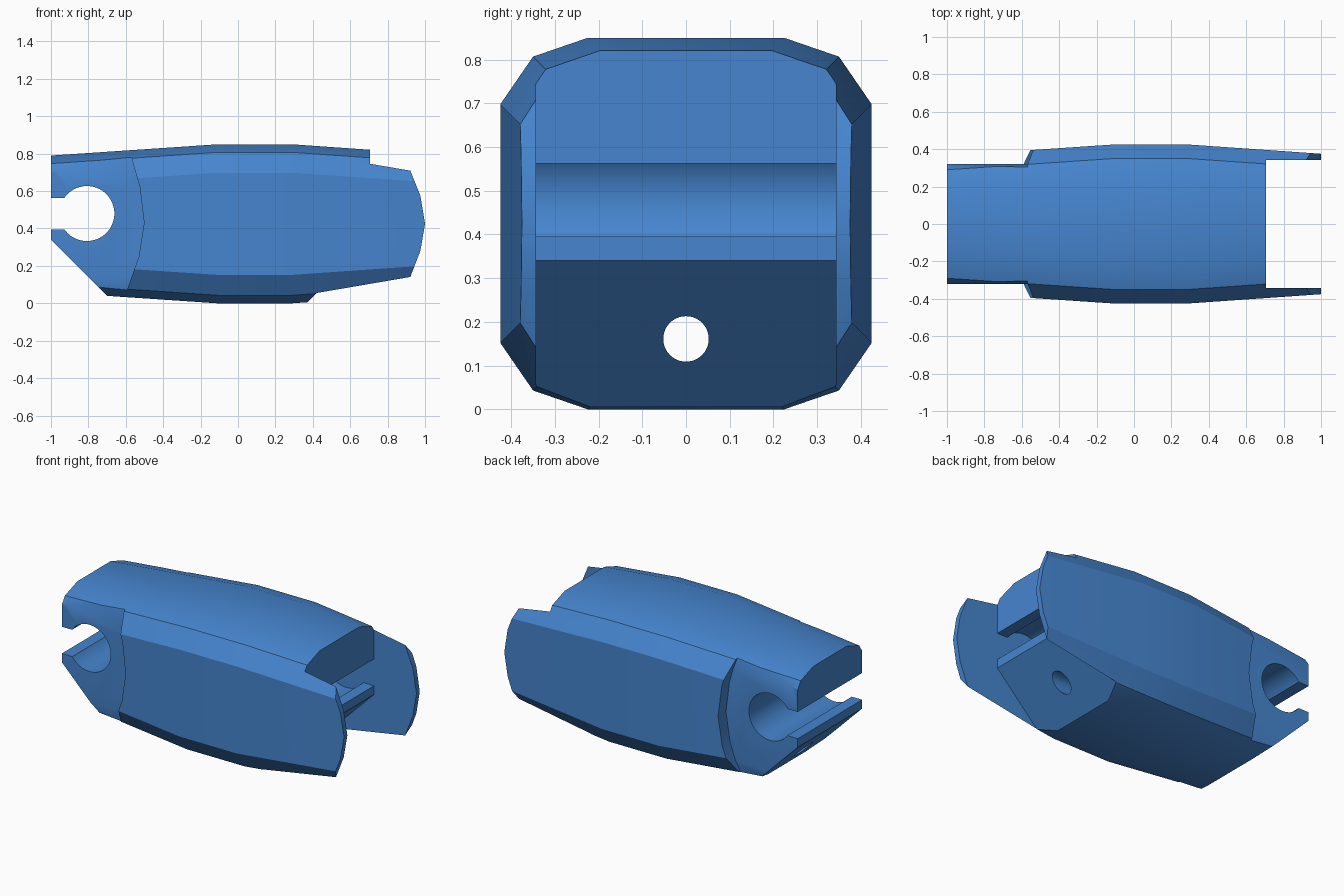
import bpy, bmesh, math
from mathutils import Matrix

if "Cube" in bpy.data.objects:
    bpy.data.objects.remove(bpy.data.objects["Cube"])

blue = bpy.data.materials.new("blue plastic")
blue.diffuse_color = (0.061, 0.235, 0.623, 1)
blue.use_nodes = True
blue.node_tree.nodes["Principled BSDF"].inputs["Base Color"].default_value = blue.diffuse_color


def make(name, bm):
    bmesh.ops.recalc_face_normals(bm, faces=bm.faces)
    me = bpy.data.meshes.new(name)
    bm.to_mesh(me)
    bm.free()
    me.materials.append(blue)
    ob = bpy.data.objects.new(name, me)
    bpy.context.collection.objects.link(ob)
    return ob


def loft(name, rings):
    """Skin closed rings of points and cap both ends."""
    bm = bmesh.new()
    vs = [[bm.verts.new(p) for p in r] for r in rings]
    n = len(vs[0])
    for a, b in zip(vs, vs[1:]):
        for i in range(n):
            j = (i + 1) % n
            bm.faces.new((a[i], a[j], b[j], b[i]))
    bm.faces.new(vs[0])
    bm.faces.new(vs[-1])
    return make(name, bm)


def prism_y(name, pts, y0, y1):
    return loft(name, [[(x, y, z) for x, z in pts] for y in (y0, y1)])


def cylinder(name, r, depth, loc, axis):
    bm = bmesh.new()
    rot = Matrix.Rotation(math.pi / 2, 4, axis)
    bmesh.ops.create_cone(bm, cap_ends=True, segments=64, radius1=r, radius2=r,
                          depth=depth, matrix=Matrix.Translation(loc) @ rot)
    return make(name, bm)


def cut(target, cutter):
    """Subtract the cutter from the target and discard it."""
    m = target.modifiers.new("cut", 'BOOLEAN')
    m.operation, m.solver, m.object = 'DIFFERENCE', 'EXACT', cutter
    bpy.context.view_layer.update()
    dg = bpy.context.evaluated_depsgraph_get()
    me = bpy.data.meshes.new_from_object(target.evaluated_get(dg))
    target.modifiers.clear()
    target.data = me
    bpy.data.objects.remove(cutter)


# Bevelled body, tapering towards both ends
def section(x, o):
    half = [(0.225, 0), (0.35, 0.043), (0.425, 0.152)]
    right = [(y - o, z + o) for y, z in half]
    right += [(y, 0.85 - z) for y, z in reversed(right)]
    return [(x, y, z) for y, z in right] + [(x, -y, z) for y, z in reversed(right)]


body = loft("link_body", [section(-1, 0.06), section(-0.11, 0),
                          section(0.29, 0), section(1.05, 0.053)])

# Curved end of the cheeks
arc = [(0.85, -0.1), (0.915, 0.125), (0.975, 0.28), (1.0, 0.425),
       (0.975, 0.575), (0.915, 0.725), (0.85, 0.95)]
cut(body, prism_y("cheek_end", arc + [(1.3, 0.95), (1.3, -0.1)], -0.6, 0.6))

# Narrow tongue with curved shoulders
shoulder = [(-0.65, -0.1), (-0.59, 0.08), (-0.53, 0.25), (-0.502, 0.43),
            (-0.525, 0.62), (-0.57, 0.78), (-0.62, 0.95)]
sides = prism_y("tongue_sides", shoulder + [(-1.2, 0.95), (-1.2, -0.1)], -0.6, 0.6)
prof = [(0.257, -0.15), (0.32, 0.14), (0.32, 0.71), (0.257, 1.0)]
prof += [(-y, z) for y, z in reversed(prof)]
core = loft("tongue_core", [[(x, y, z) for y, z in prof] for x in (-1.4, 0)])
cut(sides, core)
cut(body, sides)

# Slanted underside of the tongue
cut(body, prism_y("tongue_slant", [(-1.2, 0.54), (-0.56, -0.1), (-1.2, -0.1)], -0.6, 0.6))

# Clevis gap between the cheeks, with a slanted lower face
W = 0.343
gap = [(0.705, 1.0), (0.705, 0.34), (0.265, -0.1), (1.2, -0.1), (1.2, 1.0)]
cut(body, prism_y("clevis_gap", gap, -W, W))

# Pin sockets with entry slots: open through the tongue, closed by the cheeks
for cx, w, x0, x1 in ((-0.808, 0.6, -1.2, -0.85), (0.513, W, 0.555, 0.9)):
    cut(body, cylinder("pin_socket", 0.147, 2 * w, (cx, 0, 0.48), 'X'))
    slot = [(x0, 0.395), (x1, 0.395), (x1, 0.563), (x0, 0.563)]
    cut(body, prism_y("pin_slot", slot, -w, w))

# Lengthwise bore
cut(body, cylinder("bore", 0.052, 3, (0, 0, 0.161), 'Y'))

bpy.context.view_layer.objects.active = body
body.select_set(True)
bpy.ops.object.shade_smooth_by_angle(angle=math.radians(30))
